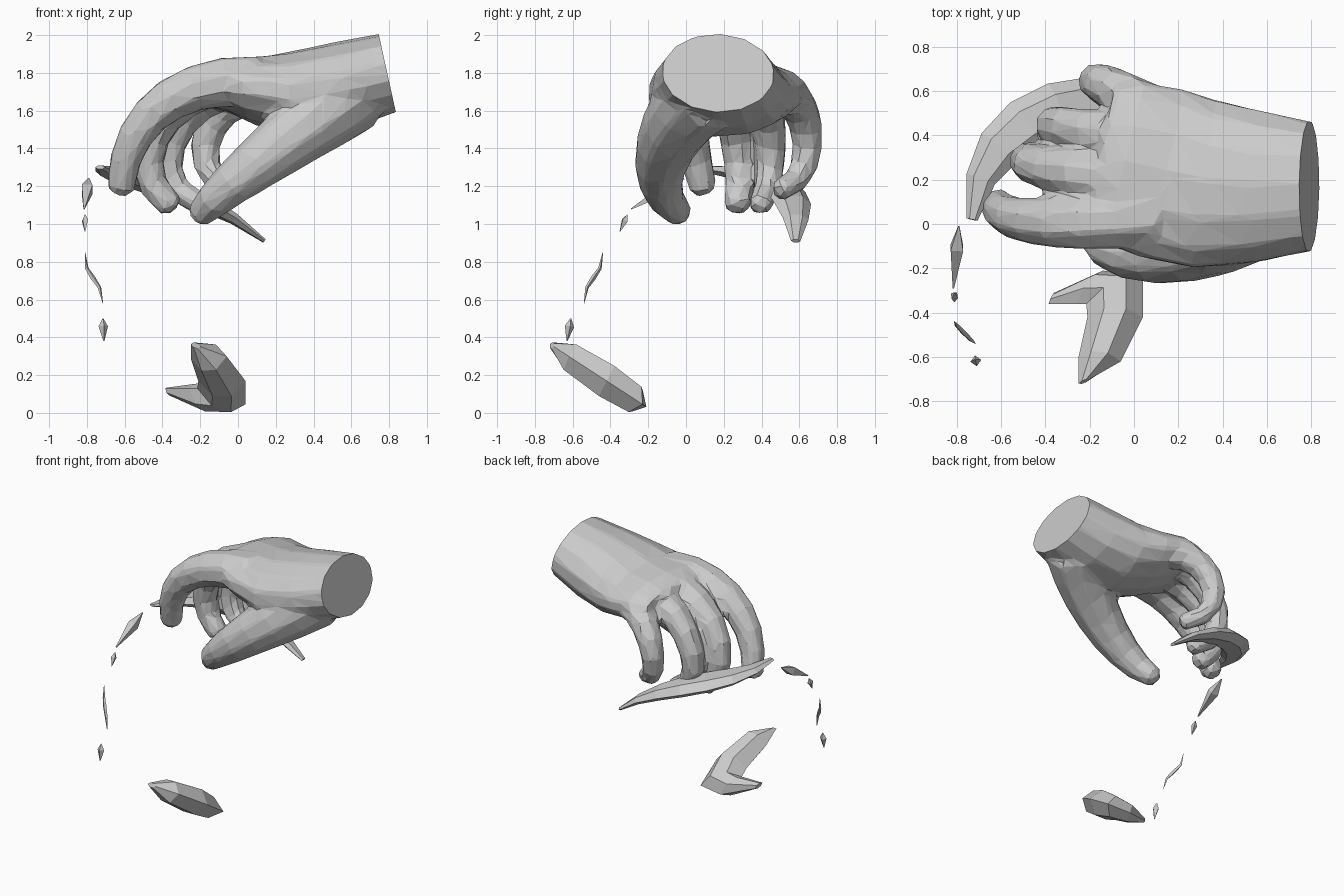
import bpy, bmesh
from math import cos, sin, pi, tau
from mathutils import Vector
from mathutils.geometry import interpolate_bezier

if "Cube" in bpy.data.objects:
    bpy.data.objects.remove(bpy.data.objects["Cube"])


def skin(name, rings):
    """Closed mesh through a row of equal-sized point rings."""
    bm = bmesh.new()
    loops = [[bm.verts.new(p) for p in ring] for ring in rings]
    n = len(loops[0])
    for r, s in zip(loops, loops[1:]):
        for i in range(n):
            j = (i + 1) % n
            bm.faces.new((r[i], r[j], s[j], s[i]))
    bm.faces.new(loops[0])
    bm.faces.new(loops[-1])
    bmesh.ops.recalc_face_normals(bm, faces=bm.faces)
    me = bpy.data.meshes.new(name)
    bm.to_mesh(me)
    bm.free()
    ob = bpy.data.objects.new(name, me)
    bpy.context.collection.objects.link(ob)
    return ob


def loft(name, pts, radii, sides=8, hint=(0, 1, 0)):
    """Elliptical tube; each radius pair is (along hint, across)."""
    rings = []
    h = Vector(hint)
    for k, (p, (a, b)) in enumerate(zip(pts, radii)):
        t = (pts[min(k + 1, len(pts) - 1)] - pts[max(k - 1, 0)]).normalized()
        u = (h - t * h.dot(t)).normalized()
        v = t.cross(u)
        rings.append([p + u * a * cos(tau * (i + .5) / sides)
                      + v * b * sin(tau * (i + .5) / sides) for i in range(sides)])
    return skin(name, rings)


def curve(a, b, c, d, count=8):
    return interpolate_bezier(Vector(a), Vector(b), Vector(c), Vector(d), count)


def digit(name, ctrl, base, tip, sides=8):
    """Tapering finger along a curve with a rounded end."""
    pts = curve(*ctrl)
    pts.append(pts[-1] + (pts[-1] - pts[-2]).normalized() * tip * .45)
    radii = [base + (tip - base) * k / 7 for k in range(8)] + [tip * .6]
    return loft(name, pts, [(r, r) for r in radii], sides)


def shard(name, pts, thick, wide, sides=4, end=.1):
    """Splinter that swells in the middle and narrows at the ends."""
    n = len(pts) - 1
    swell = [end + (1 - end) * sin(pi * k / n) for k in range(n + 1)]
    return loft(name, pts, [(thick * s, wide * s) for s in swell], sides, (.05, .1, 1))


def bake(ob):
    """Apply the modifiers of an object."""
    dg = bpy.context.evaluated_depsgraph_get()
    me = bpy.data.meshes.new_from_object(ob.evaluated_get(dg))
    ob.modifiers.clear()
    ob.data = me


# Wrist and palm: x, y, z, half width, half height
palm = [(.95, .17, 1.84, .275, .2), (.79, .17, 1.8, .3, .212),
        (.56, .17, 1.735, .35, .235), (.32, .18, 1.69, .39, .23),
        (.12, .23, 1.705, .4, .185), (-.05, .28, 1.735, .38, .14),
        (-.15, .3, 1.72, .33, .1)]
hand = loft("hand", [Vector(s[:3]) for s in palm], [s[3:] for s in palm], 14, (0, 1, -.05))

# Thumb and four fingers
thumb = digit("thumb", [(.6, .1, 1.7), (.35, -.13, 1.5), (-.085, -.23, 1.2),
                        (-.2, -.03, 1.05)], .225, .075, 10)
index = digit("index_finger", [(.1, .04, 1.75), (-.33, -.02, 1.79),
                               (-.6, 0, 1.55), (-.62, .09, 1.19)], .15, .078)
middle = digit("middle_finger", [(.1, .2, 1.76), (-.42, .21, 1.78),
                                 (-.63, .33, 1.3), (-.36, .27, 1.1)], .125, .075)
ring = digit("ring_finger", [(.1, .37, 1.73), (-.3, .43, 1.77),
                             (-.57, .5, 1.23), (-.19, .39, 1.1)], .12, .065)
little = digit("little_finger", [(.12, .5, 1.68), (-.17, .65, 1.71),
                                 (-.3, .73, 1.24), (-.02, .5, 1.18)], .115, .062)

# Fuse digits with the palm, soften the joins, then facet
digits = [thumb, index, middle, ring, little]
for d in digits:
    m = hand.modifiers.new("union", "BOOLEAN")
    m.operation, m.solver, m.object = "UNION", "EXACT", d
bake(hand)
for d in digits:
    bpy.data.objects.remove(d)
m = hand.modifiers.new("remesh", "REMESH")
m.mode, m.voxel_size = "VOXEL", .018
m = hand.modifiers.new("soften", "SMOOTH")
m.factor, m.iterations = .5, 10
bake(hand)
m = hand.modifiers.new("facet", "DECIMATE")
m.ratio = 1500 / (2 * len(hand.data.polygons))
bake(hand)

# Flat cut at the wrist
bm = bmesh.new()
bm.from_mesh(hand.data)
cut = bmesh.ops.bisect_plane(bm, geom=bm.verts[:] + bm.edges[:] + bm.faces[:],
                             plane_co=(.79, .17, 1.8), plane_no=(1, 0, .22), clear_outer=True)
bmesh.ops.holes_fill(bm, edges=[e for e in bm.edges if e.is_boundary], sides=0)
bmesh.ops.recalc_face_normals(bm, faces=bm.faces)
for f in bm.faces:
    f.smooth = False
bm.to_mesh(hand.data)
bm.free()

# Long shard behind the fingertips
shard("long_shard", curve((.14, .58, .91), (-.22, .6, 1.22), (-.7, .5, 1.25),
                          (-.73, .02, 1.3)), .055, .125, 6, .2)

# Small fragments trailing down
for k, (a, b, r) in enumerate([((-.79, -.01, 1.24), (-.815, -.29, 1.08), .04),
                               ((-.81, -.31, 1.05), (-.81, -.35, .96), .02),
                               ((-.715, -.61, .5), (-.71, -.63, .38), .025)]):
    a, b = Vector(a), Vector(b)
    shard(f"fragment_{k + 1}", [a, a.lerp(b, .35), b], r, r)
shard("bent_fragment", curve((-.81, -.44, .85), (-.82, -.44, .7), (-.72, -.54, .73),
                             (-.715, -.54, .58), 5), .013, .013)

# Thick crescent shard at the bottom: inner x y, outer x y, half thickness
crescent = [(-.25, -.72, -.2, -.7, .015), (-.25, -.6, -.06, -.62, .075),
            (-.21, -.42, .04, -.42, .09), (-.215, -.36, .04, -.23, .075),
            (-.26, -.36, -.14, -.21, .06), (-.385, -.36, -.36, -.31, .015)]
rings = []
for x1, y1, x2, y2, t in crescent:
    p, q = (Vector((x, y, .052 - .65 * (y + .24))) for x, y in ((x1, y1), (x2, y2)))
    up = Vector((0, .45, .89)) * t
    rings.append([p, p.lerp(q, .3) + up, p.lerp(q, .7) + up,
                  q, p.lerp(q, .7) - up, p.lerp(q, .3) - up])
skin("crescent_shard", rings)
